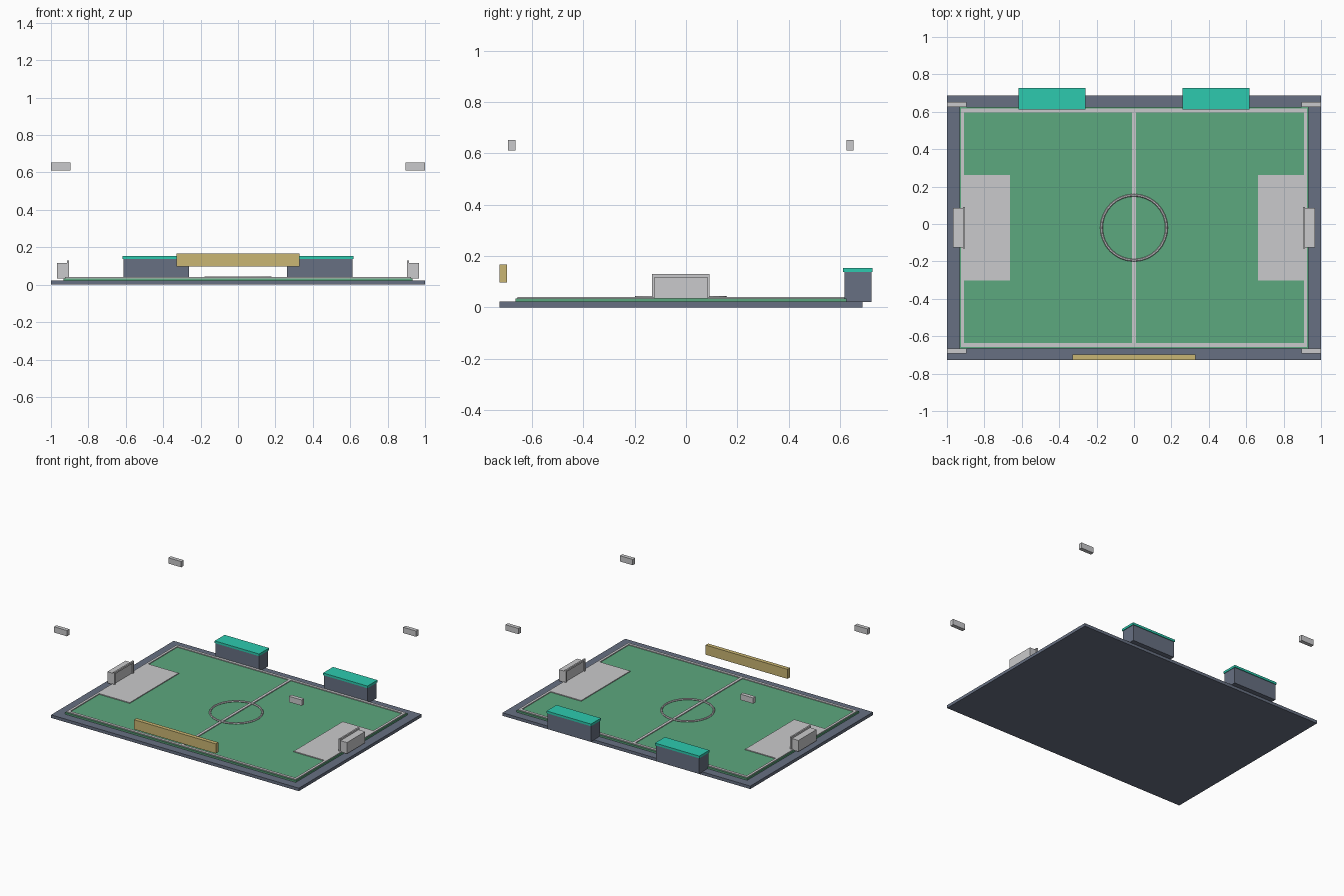
import bpy
from math import pi

cube = bpy.data.objects.get("Cube")
if cube:
    bpy.data.objects.remove(cube, do_unlink=True)


def linear(c):
    c /= 255
    return c / 12.92 if c <= 0.04045 else ((c + 0.055) / 1.055) ** 2.4


def material(name, r, g, b):
    m = bpy.data.materials.new(name)
    col = (linear(r), linear(g), linear(b), 1)
    m.diffuse_color = col
    m.use_nodes = True
    m.node_tree.nodes["Principled BSDF"].inputs["Base Color"].default_value = col
    return m


SLATE = material("slate", 103, 112, 130)
GREEN = material("grass green", 92, 168, 126)
WHITE = material("pale grey", 202, 202, 204)
TEAL = material("teal", 45, 202, 175)
GOLD = material("gold", 202, 182, 115)

MID = -0.02  # centre of the pitch in y


def box(name, mat, x, y, z):
    """Box from (min, max) pairs along each axis."""
    bpy.ops.mesh.primitive_cube_add(size=1, location=[sum(p) / 2 for p in (x, y, z)])
    o = bpy.context.object
    o.name = name
    o.scale = [p[1] - p[0] for p in (x, y, z)]
    bpy.ops.object.transform_apply(location=False, rotation=False, scale=True)
    o.data.materials.append(mat)
    return o


def span(centre, half):
    return (centre - half, centre + half)


def side_span(s, near, far):
    return tuple(sorted((s * near, s * far)))


# Ground slab and grass
box("ground_slab", SLATE, (-1, 1), span(MID, 0.707), (0, 0.022))
box("grass", GREEN, (-0.932, 0.932), span(MID, 0.645), (0.022, 0.034))

# Pitch markings
LINE_Z = (0.034, 0.04)
box("halfway_line", WHITE, (-0.01, 0.01), span(MID, 0.63), LINE_Z)
bpy.ops.mesh.primitive_torus_add(major_segments=32, minor_segments=6, location=(0, MID, 0.038),
                                 major_radius=0.174, minor_radius=0.007)
circle = bpy.context.object
circle.name = "centre_circle"
circle.data.materials.append(WHITE)

for s, side in ((-1, "right"), (1, "left")):
    box(side + "_goal_line", WHITE, side_span(s, 0.908, 0.926), span(MID, 0.635), LINE_Z)
    box(side + "_penalty_area", WHITE, side_span(s, 0.662, 0.91), span(MID, 0.283), LINE_Z)

    # Goal: frame of posts and crossbar with the net block behind it
    box(side + "_goal_net", WHITE, side_span(s, 0.914, 0.967), span(MID, 0.105), (0.034, 0.116))
    frame_x = side_span(s, 0.904, 0.915)
    box(side + "_crossbar", WHITE, frame_x, span(MID, 0.112), (0.116, 0.129))
    for t, end in ((-1, "front"), (1, "back")):
        box(f"{side}_{end}_post", WHITE, frame_x, span(MID + t * 0.107, 0.005), (0.034, 0.116))

    # Stand with roof
    box(side + "_stand", SLATE, side_span(s, 0.262, 0.612), (0.617, 0.722), (0.02, 0.137))
    box(side + "_stand_roof", TEAL, side_span(s, 0.258, 0.617), (0.612, 0.727), (0.137, 0.153))

for t, end in ((-1, "front"), (1, "back")):
    box(end + "_touch_line", WHITE, (-0.926, 0.926), span(MID + t * 0.627, 0.01), LINE_Z)
    # Floating corner floodlights
    for s, side in ((-1, "right"), (1, "left")):
        box(f"{end}_{side}_floodlight", WHITE, side_span(s, 0.896, 1),
            span(MID + t * 0.659, 0.014), (0.61, 0.652))

# Sign board hanging over the front edge
box("sign_board", GOLD, (-0.33, 0.33), (-0.727, -0.698), (0.096, 0.166))
